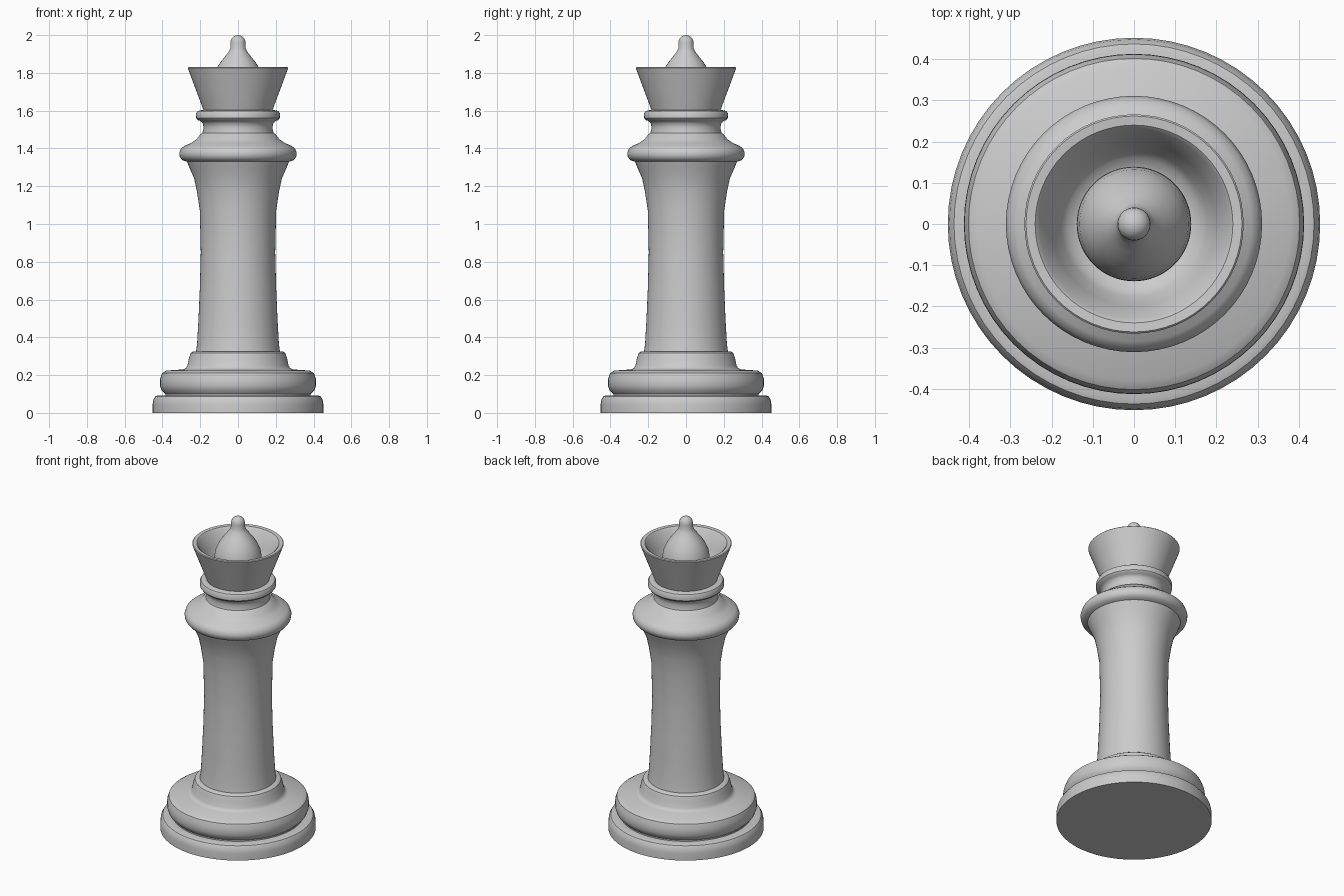
import bpy, bmesh, math

SEGMENTS = 64


def lathe(name, profile):
    """Turn an (r, z) profile around the z axis; r = 0 points become poles."""
    bm = bmesh.new()
    verts = [bm.verts.new((r, 0, z)) for r, z in profile]
    edges = [bm.edges.new(pair) for pair in zip(verts, verts[1:])]
    bmesh.ops.spin(bm, geom=verts + edges, cent=(0, 0, 0), axis=(0, 0, 1),
                   angle=math.tau, steps=SEGMENTS)
    bmesh.ops.remove_doubles(bm, verts=bm.verts, dist=0.0002)
    bmesh.ops.recalc_face_normals(bm, faces=bm.faces)
    mesh = bpy.data.meshes.new(name)
    bm.to_mesh(mesh)
    bm.free()
    obj = bpy.data.objects.new(name, mesh)
    bpy.context.collection.objects.link(obj)
    bpy.ops.object.select_all(action='DESELECT')
    obj.select_set(True)
    bpy.context.view_layer.objects.active = obj
    bpy.ops.object.shade_smooth_by_angle(angle=math.radians(35))
    return obj


# Stepped base: foot disc, rounded cushion, small concave step
base = [(0, 0), (0.452, 0), (0.452, 0.045), (0.448, 0.07), (0.437, 0.088),
        (0.425, 0.092), (0.385, 0.092), (0.385, 0.10), (0.405, 0.12),
        (0.413, 0.145), (0.412, 0.18), (0.402, 0.21), (0.38, 0.224),
        (0.29, 0.23), (0.277, 0.236), (0.268, 0.25), (0.26, 0.29),
        (0.25, 0.317), (0.238, 0.325), (0.222, 0.326)]
# Waisted stem
stem = [(0.217, 0.36), (0.21, 0.48), (0.202, 0.66), (0.197, 0.85),
        (0.202, 1.07), (0.217, 1.17), (0.232, 1.24), (0.258, 1.30), (0.27, 1.33)]
# Collar and neck below the crown
collar = [(0.295, 1.338), (0.308, 1.355), (0.311, 1.375), (0.303, 1.398),
          (0.285, 1.413), (0.25, 1.428), (0.22, 1.448), (0.2, 1.475),
          (0.188, 1.482), (0.182, 1.51), (0.187, 1.533), (0.2, 1.546)]
# Thin ring under the crown
ring = [(0.213, 1.55), (0.221, 1.56), (0.222, 1.585), (0.215, 1.597),
        (0.2, 1.602), (0.183, 1.603)]
lathe("turned_body", base + stem + collar + ring)

# Flared hollow crown
lathe("crown_cup", [(0.183, 1.603), (0.262, 1.815), (0.266, 1.826), (0.262, 1.83),
                    (0.24, 1.828), (0.23, 1.818), (0.2, 1.735), (0.177, 1.685),
                    (0.16, 1.66), (0.136, 1.65)])

# Domed finial with a ball tip
tip = [(0.04 * math.cos(math.radians(a)), 1.96 + 0.04 * math.sin(math.radians(a)))
       for a in range(0, 91, 15)]
lathe("finial", [(0.136, 1.65), (0.139, 1.70), (0.138, 1.74), (0.132, 1.78),
                 (0.113, 1.825), (0.09, 1.86), (0.068, 1.888), (0.05, 1.912),
                 (0.041, 1.93)] + tip)
